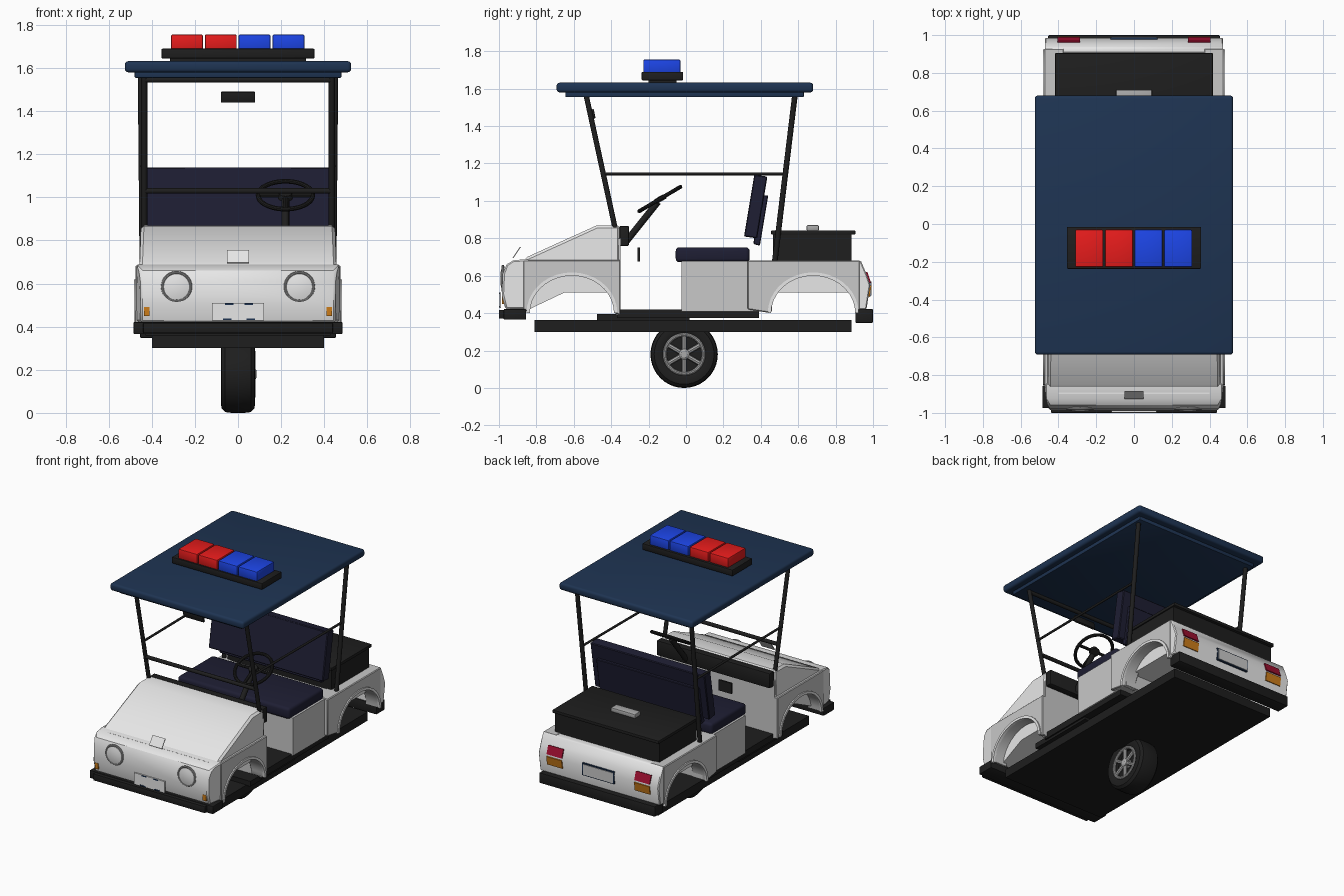
import bpy, bmesh, math
from mathutils import Vector, Matrix

if "Cube" in bpy.data.objects:
    bpy.data.objects.remove(bpy.data.objects["Cube"])


def material(name, *rgb):
    m = bpy.data.materials.new(name)
    m.use_nodes = True
    m.diffuse_color = (*rgb, 1)
    m.node_tree.nodes["Principled BSDF"].inputs["Base Color"].default_value = (*rgb, 1)
    return m


white = material("body_white", .8, .8, .8)
panel_grey = material("panel_grey", .58, .58, .58)
metal = material("metal_grey", .4, .4, .4)
roof_blue = material("roof_blue", .013, .034, .085)
red = material("beacon_red", .84, .012, .012)
blue = material("beacon_blue", .012, .06, .8)
black = material("trim_black", .013, .013, .013)
navy = material("seat_navy", .013, .013, .033)
amber = material("lamp_amber", .6, .2, .01)
tail_red = material("tail_red", .35, .005, .03)
parts = []


def finish(name, bm, mat, bevel=0.0, seg=2):
    bmesh.ops.recalc_face_normals(bm, faces=bm.faces)
    if bevel:
        sharp = [e for e in bm.edges if e.calc_face_angle(0) > math.radians(40)]
        bmesh.ops.bevel(bm, geom=sharp, offset=bevel, segments=seg,
                        affect='EDGES', profile=.5, clamp_overlap=True)
    me = bpy.data.meshes.new(name)
    bm.to_mesh(me)
    bm.free()
    me.materials.append(mat)
    ob = bpy.data.objects.new(name, me)
    bpy.context.collection.objects.link(ob)
    parts.append(ob)


def box(name, x, y, z, mat, bevel=0.0, seg=2, tilt=0.0):
    """Box between (min, max) pairs, tilted about x through its centre."""
    bm = bmesh.new()
    mid = Vector((sum(x), sum(y), sum(z))) / 2
    size = (x[1] - x[0], y[1] - y[0], z[1] - z[0], 1)
    mtx = Matrix.Translation(mid) @ Matrix.Rotation(tilt, 4, 'X') @ Matrix.Diagonal(size)
    bmesh.ops.create_cube(bm, size=1, matrix=mtx)
    finish(name, bm, mat, bevel, seg)


def extrude(name, yz, x0, x1, mat, bevel=0.0, shape=None):
    """Side outline swept across x; shape may move the corners."""
    bm = bmesh.new()
    face = bm.faces.new([bm.verts.new((x0, y, z)) for y, z in yz])
    new = bmesh.ops.extrude_face_region(bm, geom=[face])["geom"]
    for v in new:
        if isinstance(v, bmesh.types.BMVert):
            v.co.x = x1
    if shape:
        for v in bm.verts:
            shape(v.co)
    finish(name, bm, mat, bevel, 1)


def rod(name, a, b, r, mat, sides=12):
    a, b = Vector(a), Vector(b)
    bm = bmesh.new()
    mtx = Matrix.Translation((a + b) / 2) @ (b - a).to_track_quat('Z', 'Y').to_matrix().to_4x4()
    bmesh.ops.create_cone(bm, cap_ends=True, segments=sides, radius1=r, radius2=r,
                          depth=(b - a).length, matrix=mtx)
    finish(name, bm, mat)


def lathe(name, profile, mat, mtx, steps=40):
    """Spin (axial, radius) points around the local z axis."""
    bm = bmesh.new()
    vs = [bm.verts.new((r, 0, h)) for h, r in profile]
    es = [bm.edges.new(p) for p in zip(vs, vs[1:])]
    bmesh.ops.spin(bm, geom=vs + es, axis=(0, 0, 1), cent=(0, 0, 0),
                   angle=2 * math.pi, steps=steps)
    bmesh.ops.remove_doubles(bm, verts=bm.verts, dist=1e-5)
    bm.transform(mtx)
    finish(name, bm, mat)


def ring(name, radius, tube, mat, mtx):
    turn = [math.tau * i / 10 for i in range(11)]
    lathe(name, [(tube * math.sin(a), radius + tube * math.cos(a)) for a in turn], mat, mtx)


def arch(cy, grow=0.0, n=18):
    return [(cy - (.225 + grow) * math.cos(math.pi * i / n),
             .4 + (.2 + grow) * math.sin(math.pi * i / n)) for i in range(n + 1)]


# Chassis, floor and bumpers
box("chassis", (-.4, .4), (-.81, .885), (.3, .362), black)
box("floor_front", (-.43, .43), (-.475, .02), (.358, .395), black)
box("floor", (-.44, .44), (-.37, .39), (.375, .42), black)
box("front_bumper", (-.485, .485), (-.975, -.855), (.365, .422), black, .006)
box("front_bumper_face", (-.44, .44), (-1, -.96), (.37, .418), black, .005)
box("rear_bumper", (-.455, .455), (.905, 1), (.348, .422), black, .006)


# Front body
def taper_nose(co):
    if co.y < -.94:
        co.x *= .955


def taper_hood(co):
    if co.z > .8:
        co.x *= .985


extrude("nose", [(-.84, .69), (-.925, .682), (-.96, .66), (-.98, .61), (-.985, .5),
                 (-.965, .42), (-.84, .42)], -.474, .474, white, .01, taper_nose)
extrude("hood", [(-.352, .67), (-.352, .87), (-.48, .868), (-.85, .7), (-.88, .67)],
        -.457, .457, white, .014, taper_hood)
extrude("front_inner_body", [(-.36, .51), (-.65, .51), (-.84, .42), (-.9, .42), (-.9, .685),
                             (-.36, .685)], -.4, .4, white)
box("bulkhead", (-.45, .45), (-.375, -.35), (.39, .8), panel_grey)

# Rear body
extrude("tail", [(.905, .68), (.935, .68), (.965, .61), (.985, .55), (.965, .42), (.905, .42)],
        -.472, .472, white, .006)
box("rear_inner_body", (-.4, .4), (.35, .93), (.51, .678), white)
box("seat_box", (-.45, .45), (-.025, .46), (.41, .679), panel_grey)

front_side = [(-.35, .39), (-.35, .685), (-.87, .685), (-.87, .42)] + arch(-.61)
rear_side = [(.93, .42), (.93, .682), (.33, .682), (.33, .42)] + arch(.68)

for side, s in (("left", 1), ("right", -1)):
    # Fenders and wheel arch lips
    extrude(side + "_front_fender", front_side, s * .37, s * .475, panel_grey, .005)
    extrude(side + "_rear_fender", rear_side, s * .37, s * .475, panel_grey, .005)
    for end, cy in (("front", -.61), ("rear", .68)):
        extrude(f"{side}_{end}_arch_lip", arch(cy, .018) + arch(cy)[::-1],
                s * .465, s * .483, white)
    # Roof posts and side rails
    rod(side + "_front_post", (s * .435, -.378, .85), (s * .435, -.535, 1.57), .014, black)
    rod(side + "_rear_post", (s * .442, .475, .68), (s * .45, .583, 1.57), .015, black)
    rod(side + "_side_rail", (s * .438, -.44, 1.145), (s * .445, .53, 1.145), .008, black)
    # Lamps
    at = Matrix.Translation((s * .285, -.979, .585)) @ Matrix.Rotation(math.pi / 2, 4, 'X')
    ring(side + "_headlight_rim", .066, .007, metal, at)
    lathe(side + "_headlight_lens", [(-.01, .064), (.006, .06), (.012, .035), (.014, 0)],
          white, at)
    x = s * .424
    box(side + "_marker", (x - .013, x + .013), (-.985, -.96), (.45, .492), amber)
    x = s * .345
    box(side + "_tail_lamp", (x - .06, x + .06), (.964, .98), (.558, .62), tail_red, tilt=.32)
    box(side + "_turn_lamp", (x - .06, x + .06), (.973, .987), (.488, .548), amber, tilt=-.15)

# Plates and hood badge
box("front_plate", (-.12, .12), (-.997, -.988), (.428, .51), white)
for i, (x, z) in enumerate(((-.04, .505), (.05, .505), (-.05, .434), (.06, .434))):
    box(f"front_plate_mark_{i}", (x - .02, x + .02), (-.999, -.99), (z - .004, z + .004),
        roof_blue)
box("rear_plate_frame", (-.125, .125), (.97, .987), (.488, .575), roof_blue)
box("rear_plate", (-.118, .118), (.985, .991), (.495, .568), panel_grey)
box("hood_badge", (-.05, .05), (-.94, -.87), (.722, .728), white, tilt=math.radians(56))

# Windscreen frame and mirror
rod("screen_lower_bar", (-.435, -.418, 1.03), (.435, -.418, 1.03), .013, black)
rod("screen_upper_bar", (-.435, -.53, 1.545), (.435, -.53, 1.545), .013, black)
box("mirror", (-.08, .08), (-.505, -.488), (1.44, 1.49), black, .004, tilt=.2)

# Dashboard and steering
box("dashboard", (-.445, .445), (-.355, -.305), (.76, .866), black, .006)
box("pedal_box", (-.185, -.085), (-.258, -.246), (.675, .75), black)
rod("steering_column", (.22, -.33, .77), (.22, -.15, .995), .018, black)
wheel_at = Matrix.Translation((.22, -.14, 1.01)) @ Matrix.Rotation(math.radians(30.6), 4, 'X')
ring("steering_rim", .127, .011, black, wheel_at)
lathe("steering_hub", [(-.015, 0), (-.015, .035), (.012, .03), (.014, 0)], black, wheel_at, 20)
for i, a in enumerate((0, 180, 270)):
    a = math.radians(a)
    tip = wheel_at @ Vector((.125 * math.cos(a), .125 * math.sin(a), 0))
    rod(f"steering_spoke_{i}", wheel_at.translation, tip, .01, black, 8)

# Bench seat
box("seat_cushion", (-.44, .44), (-.055, .34), (.672, .752), navy, .02, 3)
extrude("seat_back", [(.31, .81), (.365, 1.14), (.435, 1.13), (.38, .8)], -.45, .45, navy, .005)
extrude("seat_back_support", [(.36, .77), (.4, 1.03), (.44, 1.03), (.395, .76)],
        -.4, .4, navy, .004)

# Rear storage box
box("cargo_box", (-.41, .41), (.465, .885), (.675, .825), black)
box("cargo_lid", (-.418, .418), (.455, .905), (.82, .842), black, .004)
box("cargo_handle", (-.095, .095), (.645, .71), (.84, .87), metal, .006)

# Roof and light bar
box("roof", (-.525, .525), (-.692, .68), (1.58, 1.632), roof_blue, .016, 3)
box("roof_lining", (-.48, .48), (-.645, .63), (1.555, 1.59), roof_blue, .005)
box("light_bar_foot", (-.315, .315), (-.2, -.05), (1.625, 1.65), black)
box("light_bar_base", (-.355, .355), (-.237, -.015), (1.645, 1.69), black, .005)
for i in range(4):
    x = -.311 + .157 * i
    box(f"beacon_{i}", (x, x + .148), (-.228, -.03), (1.685, 1.756),
        red if i < 2 else blue, .007)

# Single wheel under the middle
hub = Matrix.Translation((0, -.01, .18)) @ Matrix.Rotation(math.pi / 2, 4, 'Y')
lathe("tyre", [(-.05, 0), (-.05, .1), (-.07, .11), (-.08, .13), (-.076, .16), (-.06, .176),
               (-.03, .18), (.03, .18), (.06, .176), (.076, .16), (.08, .13), (.07, .11),
               (.04, .1), (.04, 0)], black, hub)
ring("wheel_rim", .104, .011, metal, hub @ Matrix.Translation((0, 0, .07)))
lathe("wheel_hub", [(.04, .03), (.078, .028), (.085, .018), (.085, 0)], metal, hub, 20)
for i in range(6):
    a = math.tau * i / 6
    d = Vector((0, math.sin(a), math.cos(a)))
    c = Vector((.066, -.01, .18))
    rod(f"wheel_spoke_{i}", c + d * .02, c + d * .105, .013, metal, 8)

# Smooth shading with sharp edges kept
bpy.ops.object.select_all(action='DESELECT')
for ob in parts:
    ob.select_set(True)
bpy.context.view_layer.objects.active = parts[0]
bpy.ops.object.shade_smooth_by_angle(angle=math.radians(35))
